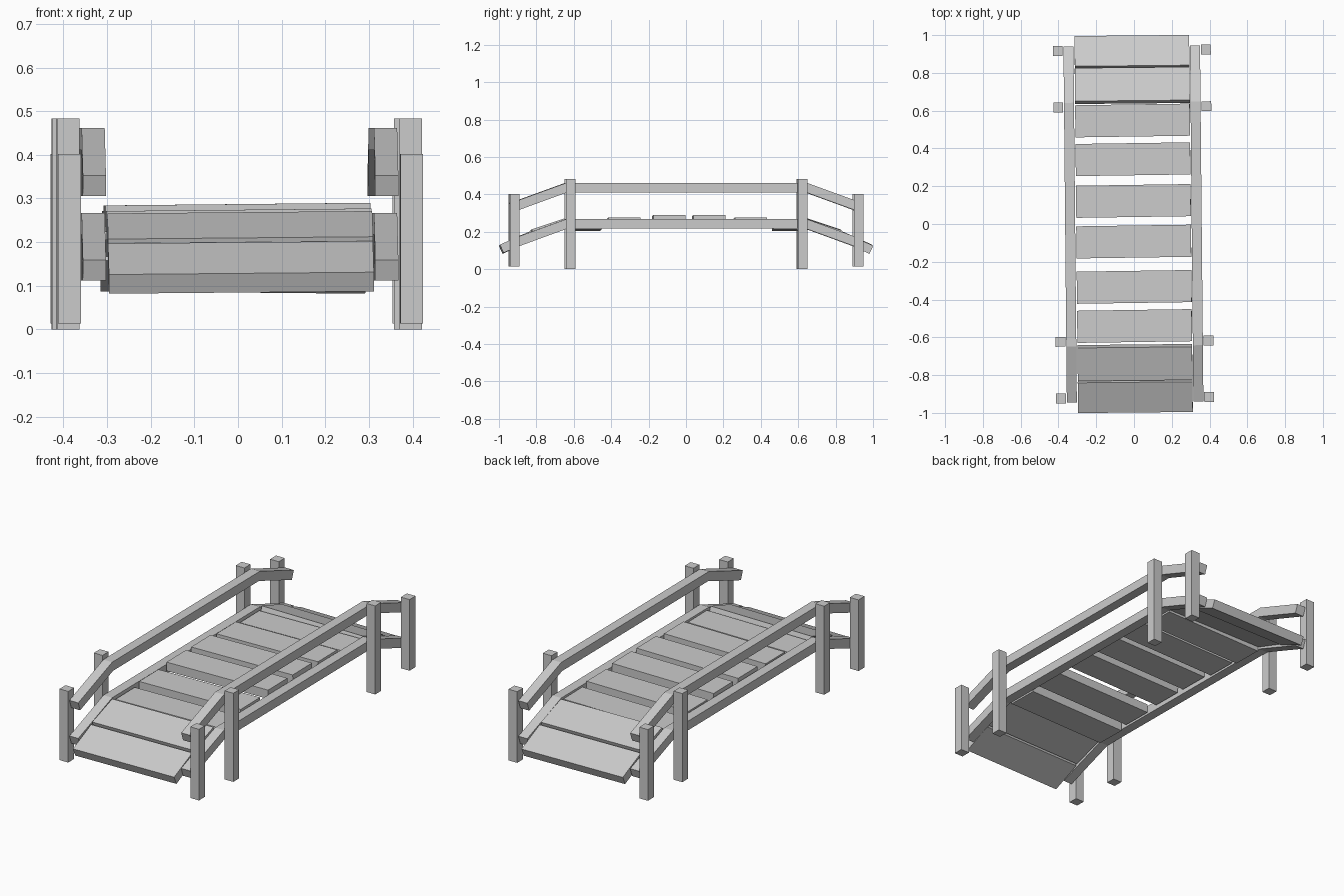
import bpy, bmesh
from math import radians
from mathutils import Matrix, Vector

if "Cube" in bpy.data.objects:
    bpy.data.objects.remove(bpy.data.objects["Cube"])

# the whole bridge is turned very slightly about z
TURN = Matrix.Translation((-0.003, 0, 0)) @ Matrix.Rotation(0.0095, 4, 'Z')


def finish(name, bm):
    bmesh.ops.recalc_face_normals(bm, faces=bm.faces)
    me = bpy.data.meshes.new(name)
    bm.to_mesh(me)
    bm.free()
    ob = bpy.data.objects.new(name, me)
    ob.matrix_world = TURN
    bpy.context.collection.objects.link(ob)


def box(name, size, centre, rot=Matrix.Identity(4)):
    bm = bmesh.new()
    bmesh.ops.create_cube(bm, size=1)
    bm.transform(Matrix.Translation(centre) @ rot @ Matrix.Diagonal((*size, 1)))
    finish(name, bm)


def beam(name, x, top):
    """Rail with a flat middle and two sloping ends, top edge at height top."""
    t, w = 0.05, 0.053
    half = [(0.645, top), (0.942, top - 0.108), (0.925, top - 0.155), (0.637, top - t)]
    prof = half + [(-y, z) for y, z in reversed(half)]
    bm = bmesh.new()
    f = bm.faces.new([bm.verts.new((x - w / 2, y, z)) for y, z in prof])
    ext = bmesh.ops.extrude_face_region(bm, geom=[f])
    bmesh.ops.translate(bm, vec=(w, 0, 0),
                        verts=[v for v in ext['geom'] if isinstance(v, bmesh.types.BMVert)])
    finish(name, bm)


# side beams, handrails and posts
for side, s in (("left", -1), ("right", 1)):
    beam(f"{side}_deck_beam", s * 0.335, 0.267)
    beam(f"{side}_handrail", s * 0.335, 0.461)
    for end, e in (("front", -1), ("back", 1)):
        box(f"{side}_{end}_tall_post", (0.052, 0.052, 0.483),
            (s * 0.392, e * 0.62, 0.2415))
        box(f"{side}_{end}_short_post", (0.052, 0.052, 0.388),
            (s * 0.392, e * 0.92, 0.208))

# flat deck planks, stepping up toward the middle
TH = 0.048
for i, (y, top) in enumerate([(-0.54, 0.256), (-0.333, 0.274), (-0.093, 0.287),
                              (0.122, 0.287), (0.343, 0.274), (0.548, 0.256)]):
    rot = Matrix.Rotation(0.005, 4, 'Z') @ Matrix.Rotation(-0.01, 4, 'Y')
    box(f"deck_plank_{i + 1}", (0.607, 0.17, TH), (0.001, y, top - TH / 2), rot)

# sloping ramp planks at both ends
for end, e in (("front", -1), ("back", 1)):
    roll = Matrix.Rotation(0.009 * e, 4, 'Y')
    for kind, y, top, ang, length in (("lower", 0.918, 0.164, 24, 0.175),
                                      ("upper", 0.741, 0.239, 18.5, 0.185)):
        rot = roll @ Matrix.Rotation(-e * radians(ang), 4, 'X')
        centre = Vector((0.001, e * y, top)) + rot @ Vector((0, 0, -TH / 2))
        box(f"{end}_{kind}_ramp_plank", (0.607, length, TH), centre, rot)
